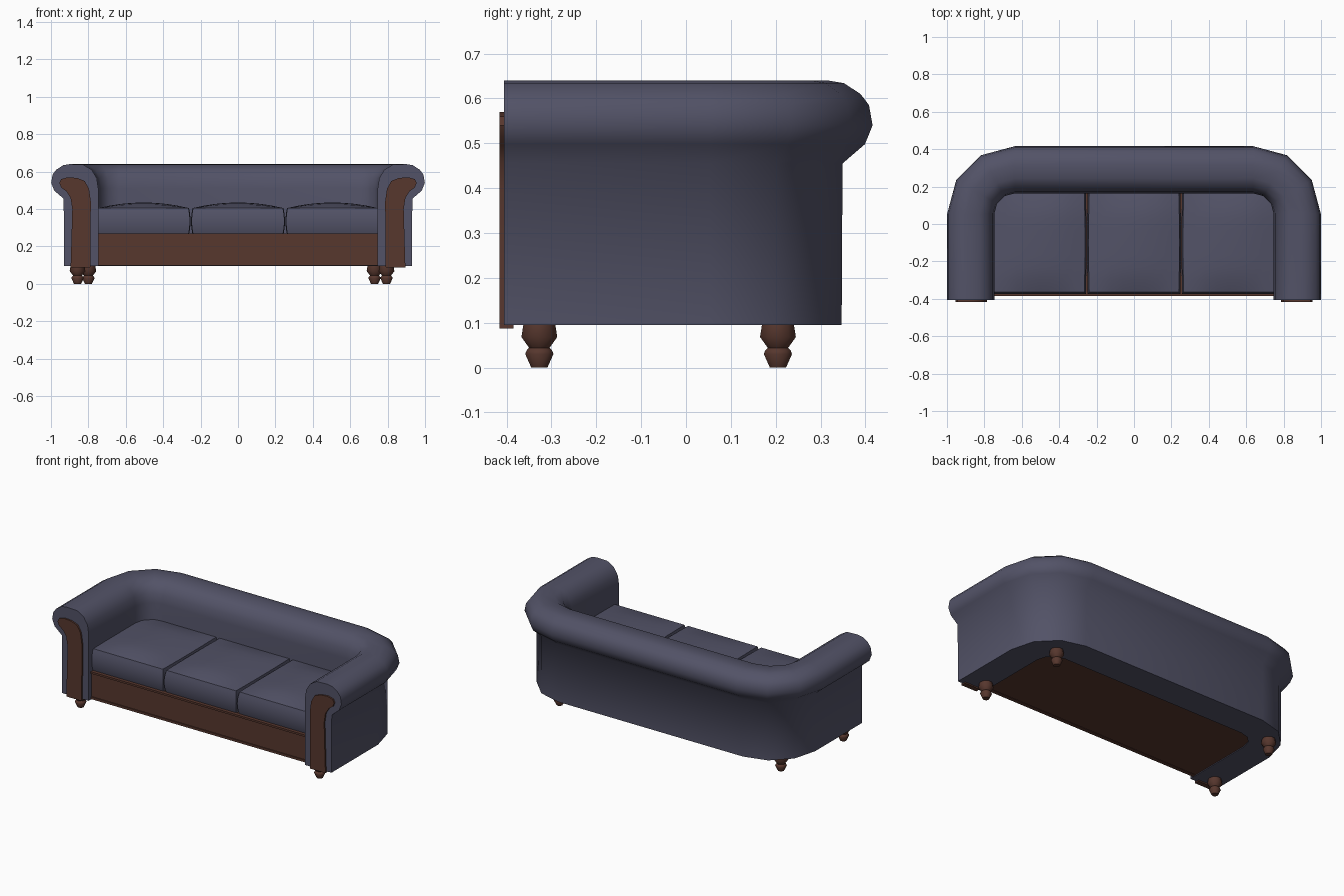
import bpy, bmesh, math

if "Cube" in bpy.data.objects:
    bpy.data.objects.remove(bpy.data.objects["Cube"])

def material(name, rgb):
    m = bpy.data.materials.new(name)
    m.diffuse_color = (*rgb, 1)
    m.use_nodes = True
    m.node_tree.nodes["Principled BSDF"].inputs["Base Color"].default_value = m.diffuse_color
    return m

FABRIC = material("slate blue fabric", (0.085, 0.085, 0.135))
WOOD = material("brown wood", (0.095, 0.038, 0.027))

def finish(name, bm, mat, angle=40):
    bmesh.ops.recalc_face_normals(bm, faces=bm.faces[:])
    me = bpy.data.meshes.new(name)
    bm.to_mesh(me)
    bm.free()
    me.materials.append(mat)
    me.shade_smooth()
    me.set_sharp_from_angle(angle=math.radians(angle))
    ob = bpy.data.objects.new(name, me)
    bpy.context.collection.objects.link(ob)
    return ob

def skin(bm, rings, closed):
    """Join rows of vertices (each a closed loop) with quads; cap the ends."""
    n = len(rings[0])
    for a, b in zip(rings, rings[1:]):
        for i in range(n):
            j = (i + 1) % n
            bm.faces.new((a[i], a[j], b[j], b[i]))
    if closed:
        bm.faces.new(rings[0])
        bm.faces.new(rings[-1])

# Rolled arms and back: one cross-section (distance from corner centre, height)
# swept round a U with three-segment corners
section = [(0.11, 0.095), (0.293, 0.095), (0.295, 0.455), (0.345, 0.498),
           (0.362, 0.54), (0.354, 0.585), (0.335, 0.61), (0.298, 0.634),
           (0.262, 0.64), (0.19, 0.637), (0.145, 0.61), (0.118, 0.565), (0.11, 0.51)]
CX, CY, FRONT = 0.637, 0.054, -0.406
path = [(CX, FRONT, 0)]
path += [(CX, CY, math.radians(a)) for a in (0, 30, 60, 90)]
path += [(-CX, CY, math.radians(a)) for a in (90, 120, 150, 180)]
path += [(-CX, FRONT, math.pi)]
bm = bmesh.new()
rings = [[bm.verts.new((x + d * math.cos(a), y + d * math.sin(a), z)) for d, z in section]
         for x, y, a in path]
skin(bm, rings, True)
finish("arms_and_back", bm, FABRIC, 50)

# Wooden seat base with lip and bottom rail
def box(name, x, y0, y1, z0, z1):
    bm = bmesh.new()
    bmesh.ops.create_cube(bm, size=1)
    for v in bm.verts:
        v.co = (v.co.x * 2 * x, y0 if v.co.y < 0 else y1, z0 if v.co.z < 0 else z1)
    finish(name, bm, WOOD)

box("seat_base", 0.75, -0.378, 0.18, 0.1, 0.262)
box("base_lip", 0.748, -0.386, -0.36, 0.258, 0.27)
box("base_bottom_rail", 0.748, -0.384, -0.36, 0.098, 0.112)

# Three domed seat cushions
for name, x in (("left", -0.505), ("middle", 0), ("right", 0.505)):
    bm = bmesh.new()
    bmesh.ops.create_cube(bm, size=2)
    bmesh.ops.subdivide_edges(bm, edges=bm.edges[:], cuts=7, use_grid_fill=True)
    for v in bm.verts:
        u, t, w = v.co
        dome = (1 - u * u) * (1 - t ** 4)
        top = 0.405 + 0.03 * dome
        z = 0.264 + (top - 0.264) * (w + 1) / 2
        v.co = (x + u * (0.251 - 0.008 * w * w - 0.003 * t * t),
                -0.1 + t * (0.275 - 0.012 * w * w), z)
    finish(name + "_cushion", bm, FABRIC, 50)

# Scrolled wooden facings on the arm fronts
facing = [(0.79, 0.087), (0.895, 0.087), (0.89, 0.25), (0.886, 0.4), (0.895, 0.46),
          (0.918, 0.495), (0.945, 0.515), (0.955, 0.54), (0.945, 0.56), (0.91, 0.57),
          (0.86, 0.566), (0.82, 0.55), (0.797, 0.51), (0.787, 0.44), (0.788, 0.25)]
for name, s in (("left", -1), ("right", 1)):
    bm = bmesh.new()
    rows = [[bm.verts.new((s * x, y, z)) for x, z in facing] for y in (-0.385, -0.416)]
    skin(bm, rows, True)
    finish(name + "_arm_facing", bm, WOOD)

# Turned feet
foot = [(0.019, 0), (0.033, 0.03), (0.03, 0.038), (0.024, 0.044),
        (0.042, 0.068), (0.037, 0.098)]
for name, x, y in (("front_left", -0.858, -0.327), ("front_right", 0.794, -0.327),
                   ("back_left", -0.80, 0.205), ("back_right", 0.73, 0.205)):
    bm = bmesh.new()
    rows = [[bm.verts.new((x + r * math.cos(i * math.pi / 5), y + r * math.sin(i * math.pi / 5), z))
             for i in range(10)] for r, z in foot]
    skin(bm, rows, True)
    finish(name + "_foot", bm, WOOD, 60)
